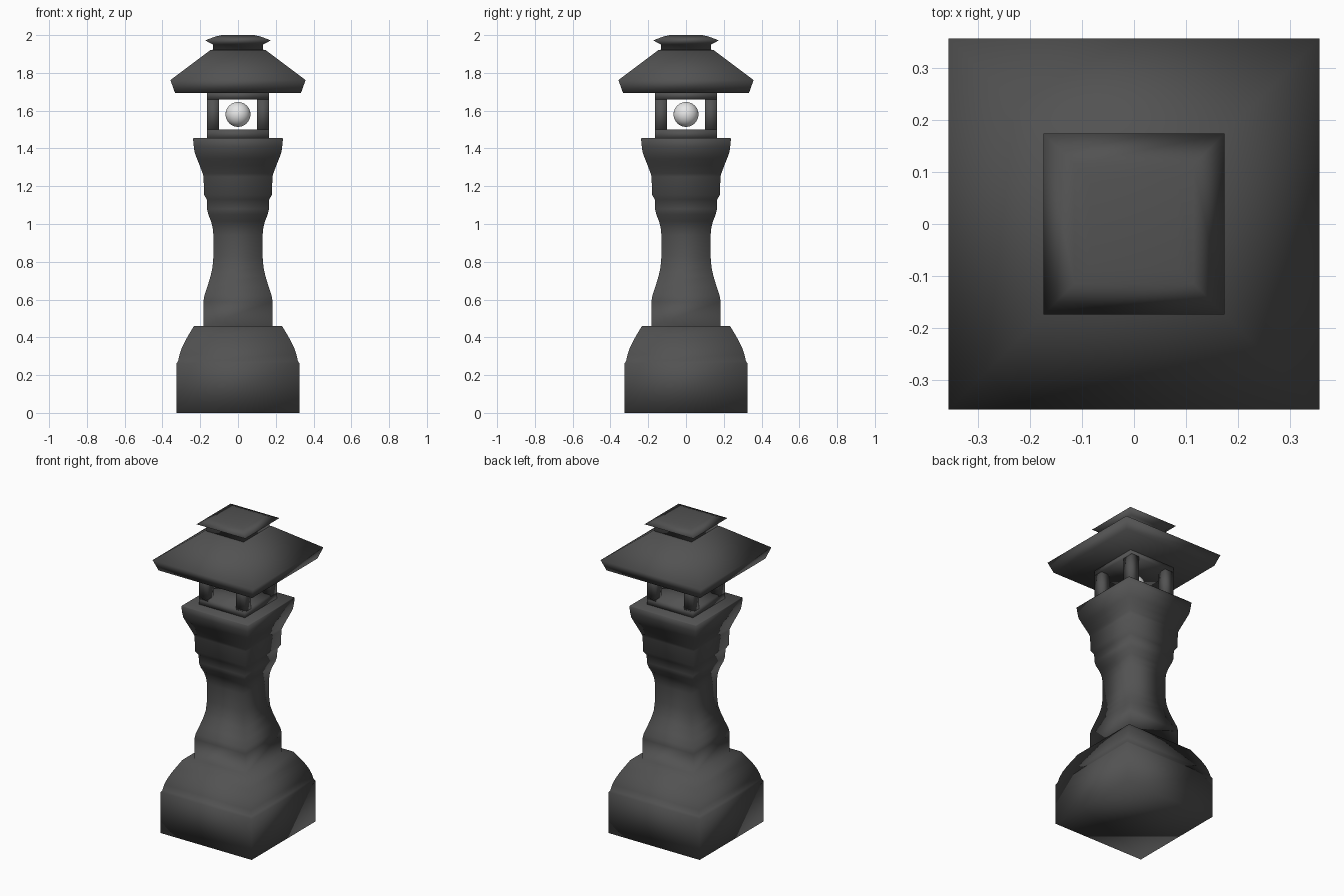
import bpy, bmesh

if "Cube" in bpy.data.objects:
    bpy.data.objects.remove(bpy.data.objects["Cube"])


def material(name, r, g, b):
    m = bpy.data.materials.new(name)
    m.diffuse_color = (r, g, b, 1)
    m.use_nodes = True
    m.node_tree.nodes["Principled BSDF"].inputs["Base Color"].default_value = m.diffuse_color
    return m


stone = material("dark_stone", 0.085, 0.085, 0.085)
glow = material("pale_lamp", 0.8, 0.8, 0.8)


def finish(name, bm, mat):
    bmesh.ops.recalc_face_normals(bm, faces=bm.faces[:])
    for f in bm.faces:
        f.smooth = True
    me = bpy.data.meshes.new(name)
    bm.to_mesh(me)
    bm.free()
    me.materials.append(mat)
    ob = bpy.data.objects.new(name, me)
    bpy.context.collection.objects.link(ob)
    return ob


def square_loft(name, profile):
    """Stack square rings of (half width, height) and close both ends."""
    bm = bmesh.new()
    rings = [[bm.verts.new((sx * h, sy * h, z))
              for sx, sy in ((-1, -1), (1, -1), (1, 1), (-1, 1))]
             for h, z in profile]
    for a, b in zip(rings, rings[1:]):
        for i in range(4):
            j = (i + 1) % 4
            bm.faces.new((a[i], a[j], b[j], b[i]))
    bm.faces.new(rings[0][::-1])
    bm.faces.new(rings[-1])
    return finish(name, bm, stone)


def box(bm, lo, hi):
    verts = bmesh.ops.create_cube(bm, size=1)["verts"]
    for v in verts:
        for k in range(3):
            v.co[k] = hi[k] if v.co[k] > 0 else lo[k]


# Plinth, waisted shaft and flared capital in one carved piece
square_loft("pedestal", [
    (0.325, 0), (0.325, 0.262), (0.317, 0.275), (0.309, 0.31), (0.297, 0.345),
    (0.28, 0.38), (0.26, 0.415), (0.233, 0.46),
    (0.183, 0.46), (0.183, 0.59), (0.178, 0.62), (0.163, 0.665),
    (0.145, 0.725), (0.135, 0.77), (0.13, 0.83), (0.13, 0.94),
    (0.134, 0.98), (0.143, 1.015), (0.157, 1.05), (0.164, 1.08),
    (0.165, 1.13), (0.18, 1.155), (0.182, 1.25), (0.187, 1.268),
    (0.203, 1.31), (0.217, 1.345), (0.23, 1.38), (0.234, 1.41),
    (0.238, 1.45), (0.234, 1.455)])

# Open lamp chamber: four corner posts with rails top and bottom
W, H = 0.163, 0.1
bm = bmesh.new()
box(bm, (-W, -W, 1.45), (W, W, 1.5))
box(bm, (-W, -W, 1.66), (W, W, 1.70))
for sx in (-1, 1):
    for sy in (-1, 1):
        xs, ys = sorted((sx * H, sx * W)), sorted((sy * H, sy * W))
        box(bm, (xs[0], ys[0], 1.49), (xs[1], ys[1], 1.67))
finish("lamp_chamber", bm, stone)

# Lamp globe
bm = bmesh.new()
bmesh.ops.create_uvsphere(bm, u_segments=32, v_segments=16, radius=0.066)
finish("lamp_globe", bm, glow).location.z = 1.58

# Sloping roof and small cap
square_loft("roof", [(0.333, 1.693), (0.358, 1.762), (0.147, 1.92), (0.132, 1.923)])
square_loft("roof_cap", [
    (0.132, 1.918), (0.132, 1.95), (0.174, 1.972), (0.115, 1.994), (0.085, 2.0)])
